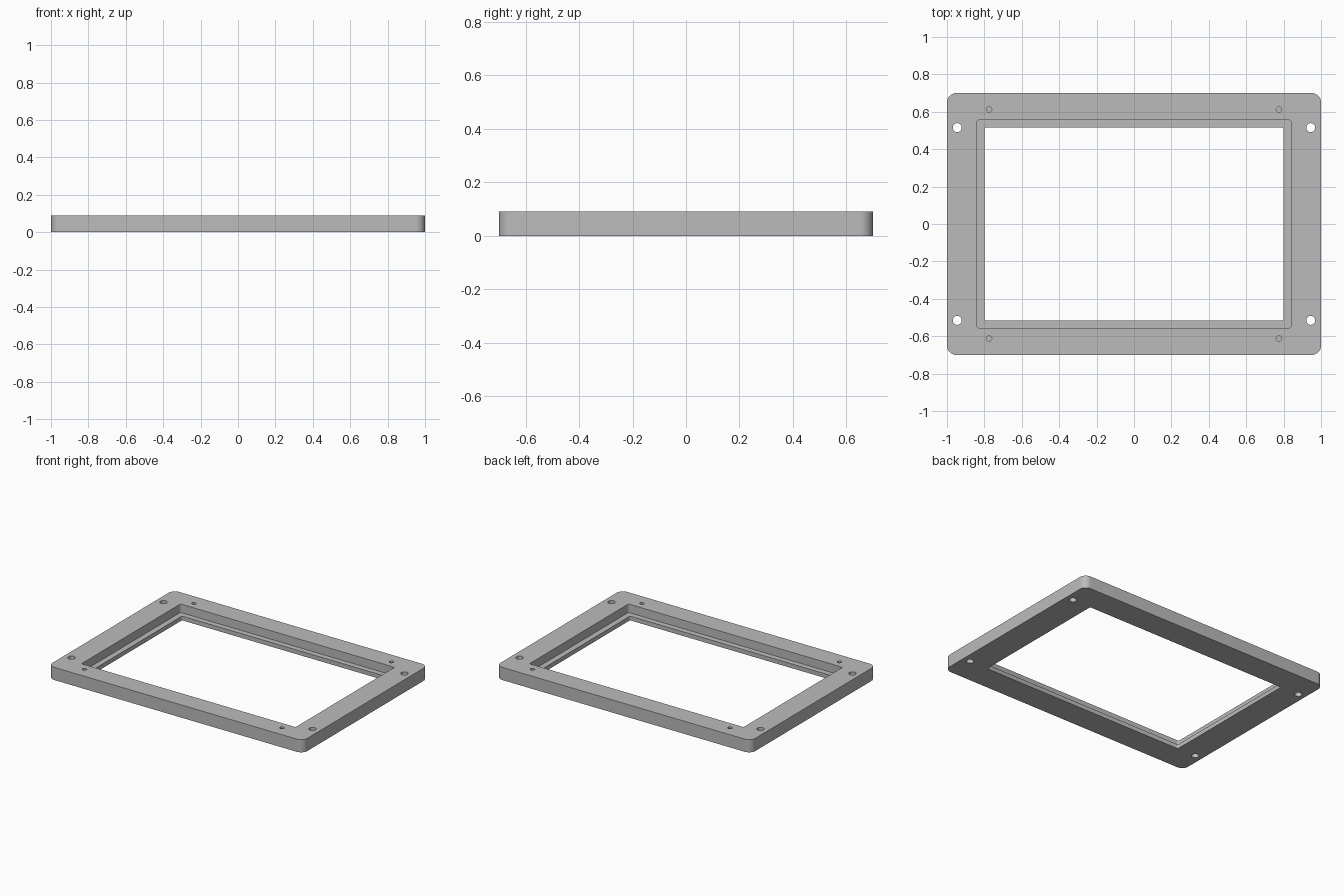
import bpy, bmesh
from mathutils import Matrix

HEIGHT = 0.09
LEDGE = 0.03

cube = bpy.data.objects.get("Cube")
if cube:
    bpy.data.objects.remove(cube, do_unlink=True)

grey = bpy.data.materials.new("plain_grey")
grey.use_nodes = True
colour = (0.5, 0.5, 0.5, 1)
grey.diffuse_color = colour
grey.node_tree.nodes["Principled BSDF"].inputs["Base Color"].default_value = colour


def finish(name, bm):
    mesh = bpy.data.meshes.new(name)
    bm.to_mesh(mesh)
    bm.free()
    mesh.materials.append(grey)
    obj = bpy.data.objects.new(name, mesh)
    bpy.context.collection.objects.link(obj)
    return obj


def rounded_slab(name, half_x, half_y, z0, z1, radius, segments):
    """Box with rounded upright corners."""
    bm = bmesh.new()
    bmesh.ops.create_cube(bm, size=1)
    bmesh.ops.scale(bm, vec=(2 * half_x, 2 * half_y, z1 - z0), verts=bm.verts)
    bmesh.ops.translate(bm, vec=(0, 0, (z0 + z1) / 2), verts=bm.verts)
    upright = [e for e in bm.edges
               if abs(e.verts[0].co.z - e.verts[1].co.z) > 0.01]
    bmesh.ops.bevel(bm, geom=upright, offset=radius, segments=segments,
                    profile=0.5, affect='EDGES')
    return finish(name, bm)


def hole_set(name, x, y, radius, z0, z1):
    """Four round cutters, one towards each corner."""
    bm = bmesh.new()
    for sx in (-1, 1):
        for sy in (-1, 1):
            bmesh.ops.create_cone(
                bm, cap_ends=True, segments=32, radius1=radius, radius2=radius,
                depth=z1 - z0,
                matrix=Matrix.Translation((sx * x, sy * y, (z0 + z1) / 2)))
    return finish(name, bm)


# Outer plate
frame = rounded_slab("bezel_frame", 1.0, 0.7, 0, HEIGHT, 0.05, 10)

# Window, stepped recess, through holes and blind holes
cutters = [
    rounded_slab("window_cutter", 0.8, 0.515, -0.1, 0.2, 0.01, 4),
    rounded_slab("recess_cutter", 0.84, 0.555, LEDGE, 0.2, 0.01, 4),
    hole_set("mounting_hole_cutter", 0.945, 0.515, 0.024, -0.1, 0.2),
    hole_set("screw_hole_cutter", 0.775, 0.612, 0.015, LEDGE, 0.2),
]

bpy.ops.object.select_all(action='DESELECT')
bpy.context.view_layer.objects.active = frame
frame.select_set(True)
for cutter in cutters:
    cutter.hide_render = True
    cut = frame.modifiers.new(cutter.name, 'BOOLEAN')
    cut.operation = 'DIFFERENCE'
    cut.solver = 'EXACT'
    cut.object = cutter
    bpy.ops.object.modifier_apply(modifier=cut.name)
    bpy.data.objects.remove(cutter, do_unlink=True)

bpy.ops.object.shade_smooth_by_angle(angle=0.6)
